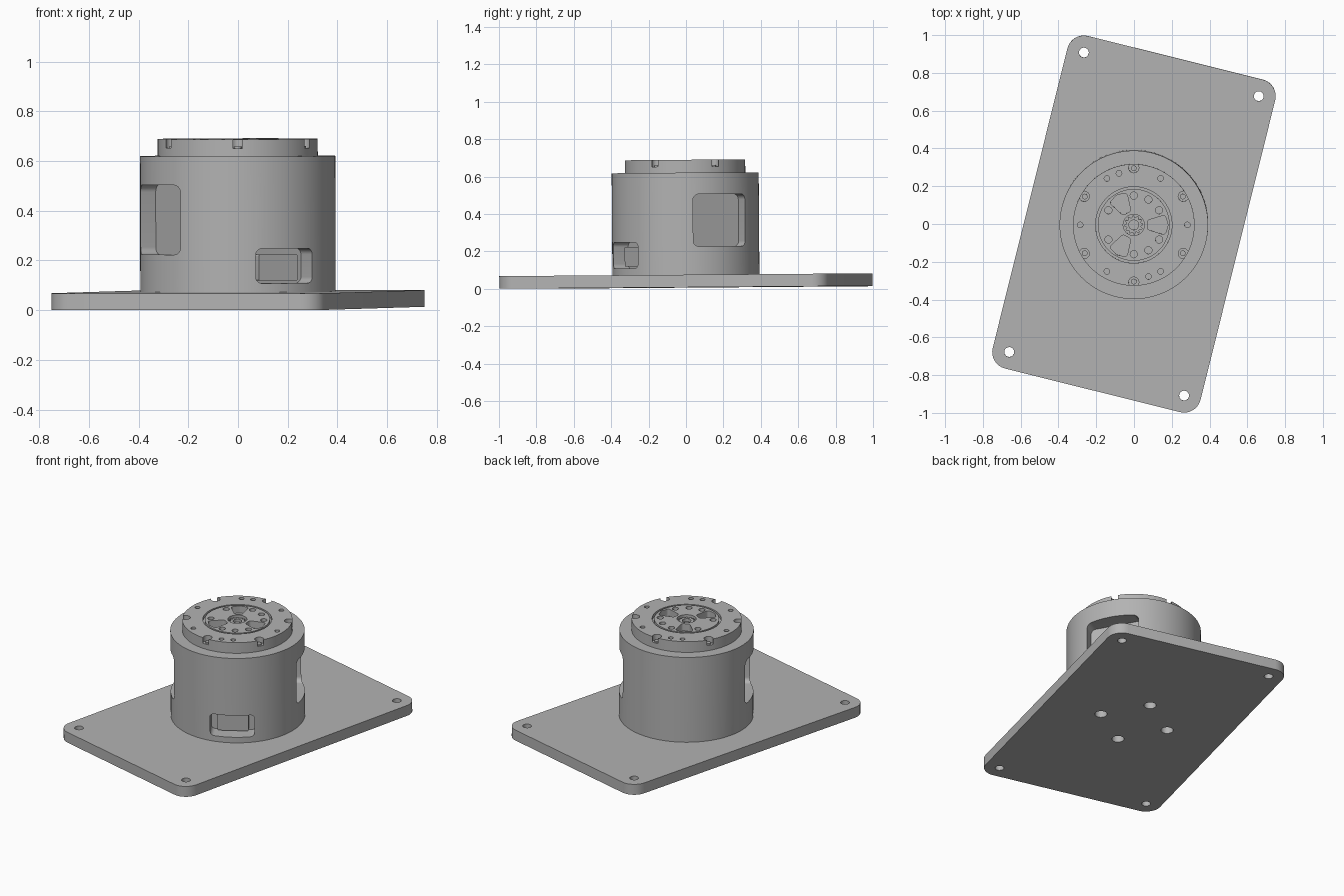
import bpy, bmesh, math
from mathutils import Matrix, Vector

cube = bpy.data.objects.get("Cube")
if cube:
    bpy.data.objects.remove(cube, do_unlink=True)

YAW = math.radians(-14)        # base plate turned about z
TILT = 0.0075                  # slight lean of the whole assembly
PLACE = (Matrix.Translation((0, 0, 0.0072))
         @ Matrix.Rotation(TILT, 4, Vector((math.cos(YAW), math.sin(YAW), 0))))
R_BODY = 0.393

grey = bpy.data.materials.new("satin grey")
grey.use_nodes = True
grey.diffuse_color = (0.45, 0.45, 0.45, 1)
grey.node_tree.nodes["Principled BSDF"].inputs["Base Color"].default_value = (0.45, 0.45, 0.45, 1)


def rounded(centres, r, n=8):
    """Outline around counter-clockwise corner centres, rounded by r."""
    pts, m = [], len(centres)
    for i in range(m):
        p, c, q = (Vector(centres[k % m]) for k in (i - 1, i, i + 1))
        a = math.atan2((c - p).y, (c - p).x) - math.pi / 2
        b = math.atan2((q - c).y, (q - c).x) - math.pi / 2
        turn = (b - a) % (2 * math.pi)
        for k in range(n + 1):
            t = a + turn * k / n
            pts.append((c.x + r * math.cos(t), c.y + r * math.sin(t)))
    return pts


def rect(x0, x1, y0, y1, r):
    return rounded([(x0 + r, y0 + r), (x1 - r, y0 + r), (x1 - r, y1 - r), (x0 + r, y1 - r)], r)


def circle(r, x=0, y=0, n=24):
    return [(x + r * math.cos(2 * math.pi * k / n), y + r * math.sin(2 * math.pi * k / n))
            for k in range(n)]


def polar(r, deg):
    a = math.radians(deg)
    return r * math.cos(a), r * math.sin(a)


def prism(bm, outline, z0, z1, matrix=Matrix()):
    """Add a closed extrusion of the outline to bm."""
    low = [bm.verts.new(matrix @ Vector((x, y, z0))) for x, y in outline]
    high = [bm.verts.new(matrix @ Vector((x, y, z1))) for x, y in outline]
    bm.faces.new(low[::-1])
    bm.faces.new(high)
    n = len(low)
    for i in range(n):
        j = (i + 1) % n
        bm.faces.new((low[i], low[j], high[j], high[i]))


def lathe(bm, profile, n=96):
    """Revolve an (r, z) profile that starts and ends on the axis."""
    rings = []
    for r, z in profile:
        if r == 0:
            rings.append([bm.verts.new((0, 0, z))] * n)
        else:
            rings.append([bm.verts.new((x, y, z)) for x, y in circle(r, n=n)])
    for a, b in zip(rings, rings[1:]):
        for i in range(n):
            j = (i + 1) % n
            bm.faces.new(list(dict.fromkeys((a[i], a[j], b[j], b[i]))))


def facing(deg):
    """Frame whose x is the tangent, y is up and z points outward."""
    a = math.radians(deg)
    return Matrix(((-math.sin(a), 0, math.cos(a), 0),
                   (math.cos(a), 0, math.sin(a), 0),
                   (0, 1, 0, 0), (0, 0, 0, 1)))


def make(name, bm):
    bmesh.ops.recalc_face_normals(bm, faces=bm.faces)
    me = bpy.data.meshes.new(name)
    bm.to_mesh(me)
    bm.free()
    ob = bpy.data.objects.new(name, me)
    bpy.context.collection.objects.link(ob)
    me.materials.append(grey)
    return ob


def cut(ob, bm):
    """Subtract the cutter mesh from ob and remove the cutter."""
    cutter = make("cutter", bm)
    cutter.hide_render = True
    mod = ob.modifiers.new("cut", "BOOLEAN")
    mod.operation, mod.solver, mod.object = "DIFFERENCE", "EXACT", cutter
    bpy.context.view_layer.update()
    me = bpy.data.meshes.new_from_object(ob.evaluated_get(bpy.context.evaluated_depsgraph_get()))
    ob.modifiers.clear()
    ob.data = me
    bpy.data.objects.remove(cutter, do_unlink=True)


parts = []

# Base plate with corner holes and four mounting holes under the body
yaw = Matrix.Rotation(YAW, 4, "Z")
bm = bmesh.new()
prism(bm, rect(-0.567, 0.567, -0.907, 0.907, 0.09), 0, 0.067, yaw)
plate = make("base_plate", bm)
bm = bmesh.new()
for sx in (-1, 1):
    for sy in (-1, 1):
        prism(bm, circle(0.026, sx * 0.477, sy * 0.817), -0.1, 0.2, yaw)
for k in range(4):
    prism(bm, circle(0.036, *polar(0.215, 90 * k)), -0.1, 0.2, yaw)
cut(plate, bm)
parts.append(plate)

# Cylindrical housing with two opposite windows and one connector port
bm = bmesh.new()
prism(bm, circle(R_BODY, n=128), 0.06, 0.613)
body = make("housing", bm)
bm = bmesh.new()
for deg in (30, 210):
    prism(bm, rect(-0.16, 0.16, 0.218, 0.498, 0.03), 0.289, 0.5, facing(deg))
prism(bm, rect(-0.131, 0.131, 0.103, 0.243, 0.025), 0.28, 0.5, facing(-60))
cut(body, bm)
parts.append(body)

# Connector inside the port
bm = bmesh.new()
prism(bm, rect(-0.09, 0.09, 0.114, 0.218, 0.006), 0.25, 0.325, facing(-60))
parts.append(make("port_connector", bm))

# Output flange: ring, groove, inner disc and central bore
TOP = 0.682
bm = bmesh.new()
lathe(bm, [(0, 0.6), (0.322, 0.6), (0.322, TOP), (0.202, TOP), (0.202, TOP - 0.02),
           (0.190, TOP - 0.02), (0.190, TOP), (0.056, TOP), (0.056, TOP - 0.035), (0, TOP - 0.035)])
flange = make("output_flange", bm)
bm = bmesh.new()
for k in range(6):
    # Rim counterbores and the small holes between them
    prism(bm, circle(0.027, *polar(0.303, 30 + 60 * k)), TOP - 0.036, 0.8)
    prism(bm, circle(0.015, *polar(0.284, 60 * k), n=16), TOP - 0.03, 0.8)
for deg in (106, -74):
    prism(bm, circle(0.015, *polar(0.284, deg), n=16), TOP - 0.03, 0.8)
for deg in (90, 60, 30, -30, -60, -90, 150, 210):
    prism(bm, circle(0.019, *polar(0.155, deg), n=20), TOP - 0.03, 0.8)
fan = rounded([(0.088, -0.012), (0.155, -0.033), (0.165, 0), (0.155, 0.033), (0.088, 0.012)], 0.016)
for deg in (0, 120, 240):
    prism(bm, fan, TOP - 0.045, 0.8, Matrix.Rotation(math.radians(deg), 4, "Z"))
cut(flange, bm)
parts.append(flange)

# Screws seated in the rim counterbores
bm = bmesh.new()
for k in range(6):
    prism(bm, circle(0.015, *polar(0.300, 30 + 60 * k), n=16), TOP - 0.04, TOP - 0.028)
parts.append(make("rim_screws", bm))

# Toothed shaft in the central bore
bm = bmesh.new()
teeth = [polar(0.050 if k % 4 < 2 else 0.040, 7.5 * k) for k in range(48)]
prism(bm, teeth, TOP - 0.04, TOP - 0.012)
shaft = make("toothed_shaft", bm)
bm = bmesh.new()
prism(bm, circle(0.026), TOP - 0.03, 0.8)
cut(shaft, bm)
parts.append(shaft)

# Shading and final placement
for ob in bpy.context.selected_objects:
    ob.select_set(False)
for ob in parts:
    ob.data.transform(PLACE)
    ob.select_set(True)
bpy.context.view_layer.objects.active = body
bpy.ops.object.shade_smooth_by_angle(angle=math.radians(30))
